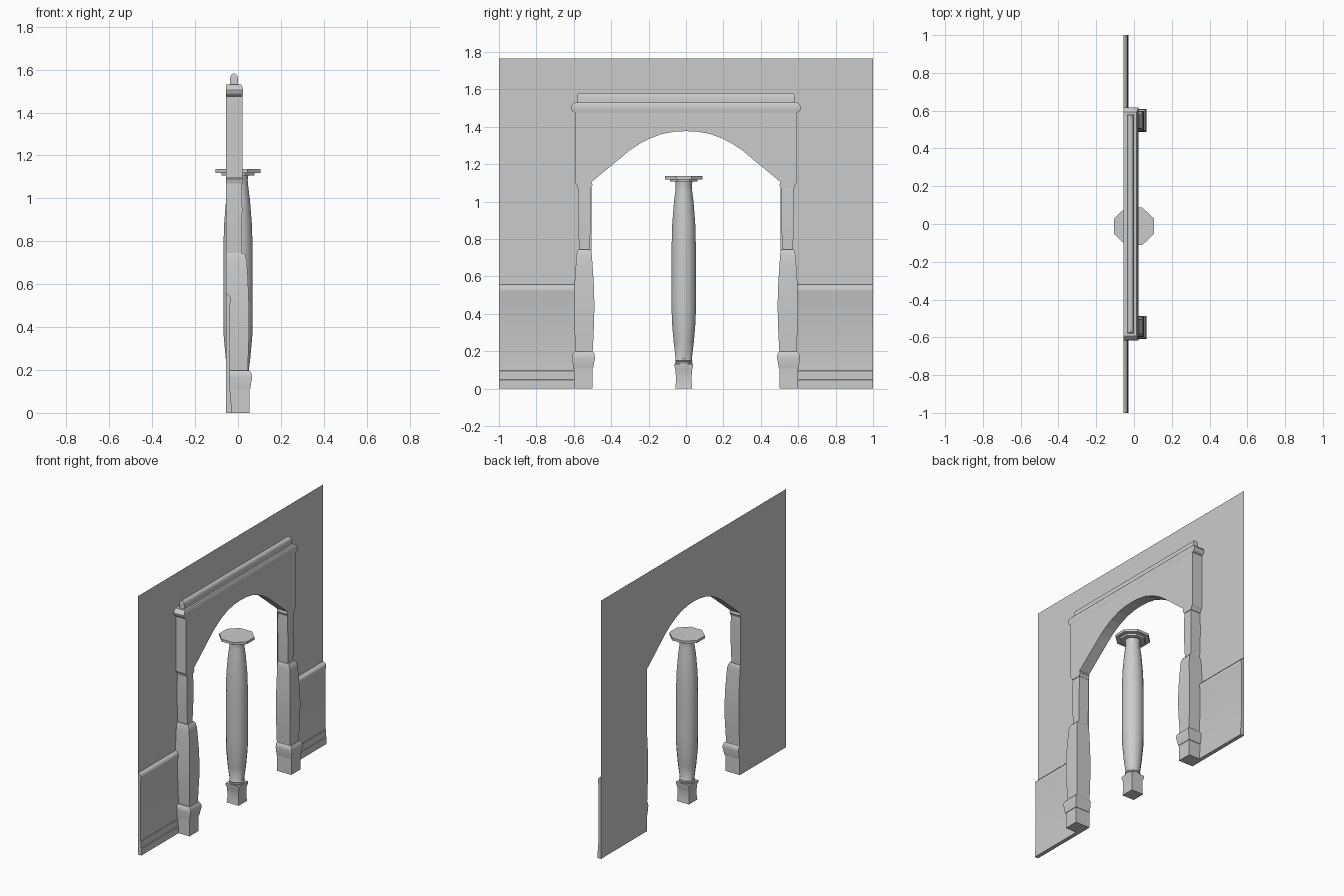
import bpy, bmesh, math

if "Cube" in bpy.data.objects:
    bpy.data.objects.remove(bpy.data.objects["Cube"])

BACK = -0.056          # plane of the wall


def finish(name, bm, mirror=False, smooth=None):
    bmesh.ops.recalc_face_normals(bm, faces=bm.faces)
    me = bpy.data.meshes.new(name)
    bm.to_mesh(me)
    bm.free()
    ob = bpy.data.objects.new(name, me)
    bpy.context.collection.objects.link(ob)
    if mirror:
        ob.modifiers.new("mirror", "MIRROR").use_axis = (False, True, False)
    if smooth:
        bpy.ops.object.select_all(action='DESELECT')
        ob.select_set(True)
        bpy.context.view_layer.objects.active = ob
        bpy.ops.object.shade_smooth_by_angle(angle=math.radians(smooth))
    return ob


def loft(name, rings, **kw):
    """Skin a stack of equal-sized vertex rings and cap both ends."""
    bm = bmesh.new()
    vs = [[bm.verts.new(p) for p in r] for r in rings]
    n = len(rings[0])
    for a, b in zip(vs, vs[1:]):
        for i in range(n):
            j = (i + 1) % n
            bm.faces.new((a[i], a[j], b[j], b[i]))
    bm.faces.new(vs[0])
    bm.faces.new(vs[-1])
    return finish(name, bm, **kw)


def rect(z, x0, x1, y0, y1):
    return [(x0, y0, z), (x1, y0, z), (x1, y1, z), (x0, y1, z)]


def ngon(z, r, n, cy=-0.012):
    return [(r * math.cos(math.tau * (i + .5) / n),
             cy + .95 * r * math.sin(math.tau * (i + .5) / n), z) for i in range(n)]


# Arch outline shared by wall and fascia
half = [(.505, 1.105), (.3, 1.275), (.25, 1.308), (.2, 1.335), (.13, 1.362), (.06, 1.374)]
arch = half + [(0, 1.377)] + [(-y, z) for y, z in reversed(half)]

# Wall sheet: strips above the arch plus one panel on each side
TOP = 1.765
bm = bmesh.new()
panels = [[a, b, (b[0], TOP), (a[0], TOP)] for a, b in zip(arch, arch[1:])]
for s in (1, -1):
    panels.append([(s, 0), (s, TOP), (s * .505, TOP), (s * .505, 1.105), (s * .505, 0)])
for p in panels:
    bm.faces.new([bm.verts.new((BACK - .001, y, z)) for y, z in p])
bmesh.ops.remove_doubles(bm, verts=bm.verts, dist=1e-5)
finish("wall", bm)

# Arched fascia with small tapered feet
foot = [(.5, 1.09), (.509, 1.07), (.578, 1.07), (.582, 1.085), (.592, 1.1), (.592, 1.48)]
outline = [(-y, z) for y, z in foot] + foot[::-1] + arch
loft("arch_fascia", [[(x, y, z) for y, z in outline] for x in (BACK, .02)])

# Cornice moulding and top rail
loft("cornice", [rect(z, BACK, x, -y, y) for z, x, y in
     [(1.475, .02, .594), (1.482, .021, .605), (1.492, .023, .614), (1.505, .023, .616),
      (1.52, .021, .608), (1.53, .014, .594)]], smooth=35)
loft("top_rail", [rect(z, -.0185 - w, -.0185 + w, -y, y) for z, w, y in
     [(1.525, .0185, .58), (1.56, .0185, .58), (1.572, .015, .579),
      (1.579, .009, .576), (1.582, .004, .573)]], smooth=35)

# Side posts: foot, flared collar, bulging lower and upper shafts
loft("post_foot", [rect(z, BACK, .053, .5, .599) for z in (0, .12)], mirror=True)
loft("post_collar", [rect(z, BACK, x, a, b) for z, x, a, b in
     [(.108, .056, .497, .603), (.165, .066, .487, .608), (.185, .063, .489, .606),
      (.198, .053, .497, .597)]], mirror=True, smooth=35)
loft("post_lower_shaft", [rect(z, BACK, x, a, b) for z, x, a, b in
     [(.18, .045, .5, .588), (.27, .048, .495, .594), (.36, .051, .491, .598),
      (.46, .052, .49, .599), (.56, .049, .493, .596), (.65, .045, .499, .59),
      (.71, .041, .503, .586), (.735, .034, .506, .581), (.745, .026, .511, .577)]],
     mirror=True, smooth=35)
loft("post_upper_shaft", [rect(z, BACK, x, a, b) for z, x, a, b in
     [(.735, .016, .515, .57), (.85, .019, .511, .576), (.95, .02, .509, .578),
      (1.03, .018, .509, .576), (1.075, .016, .511, .574)]], mirror=True, smooth=35)

# Wainscot with baseboard and rounded top trim
prof = [(BACK, 0), (-.03, 0), (-.03, .046), (-.034, .048), (-.034, .095), (-.037, .097),
        (-.037, .51), (-.033, .522), (-.034, .54), (-.043, .552), (BACK, .557)]
loft("wainscot", [[(x, y, z) for x, z in prof] for y in (.57, 1)], mirror=True, smooth=40)

# Free-standing column: square base, rings, swelling shaft, octagonal cap
loft("column_base", [rect(z, -h, h, -.012 - h, -.012 + h) for z, h in
     [(0, .046), (.02, .043), (.06, .042), (.1, .044), (.12, .05), (.132, .05)]], smooth=35)
loft("column_shaft", [ngon(z, r, 16) for z, r in
     [(.128, .044), (.135, .05), (.142, .05), (.146, .044), (.152, .05), (.158, .046),
      (.25, .058), (.36, .068), (.45, .07), (.75, .07), (.88, .066),
      (1.0, .056), (1.06, .048), (1.085, .046), (1.112, .05)]],
     smooth=40)
k = 1 / math.cos(math.pi / 8)
loft("column_cap_lower", [ngon(z, r * k, 8) for z, r in [(1.107, .076), (1.12, .078)]])
loft("column_cap_top", [ngon(z, .105 * k, 8) for z in (1.119, 1.136)])
